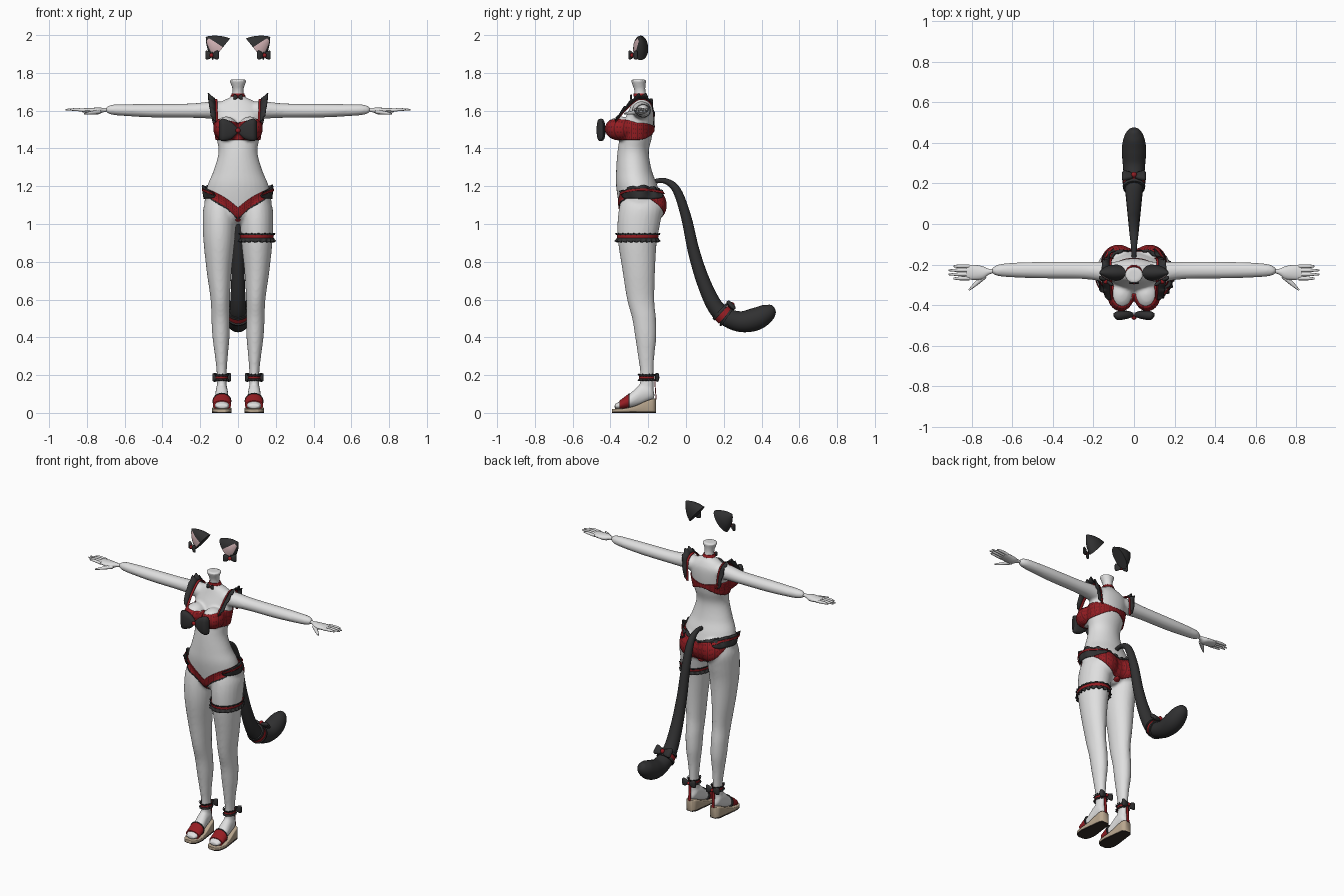
import bpy, bmesh
from math import sin, cos, pi, copysign, atan2, radians
from mathutils import Vector, Matrix
from mathutils.bvhtree import BVHTree
if "Cube" in bpy.data.objects:
    bpy.data.objects.remove(bpy.data.objects["Cube"])

def material(name, *rgb):
    m = bpy.data.materials.new(name)
    m.use_nodes = True
    m.diffuse_color = (*rgb, 1)
    m.node_tree.nodes["Principled BSDF"].inputs["Base Color"].default_value = (*rgb, 1)
    return m

skin = material("pale grey", .74, .74, .74)
red = material("red", .3, .012, .016)
maroon = material("maroon check", .14, .009, .012)
black = material("charcoal", .03, .03, .031)
pink = material("dusty pink", .62, .43, .44)
tan = material("cork tan", .48, .38, .27)
dark = material("sole brown", .035, .026, .022)

def finish(name, bm, *mats, thick=0):
    bmesh.ops.recalc_face_normals(bm, faces=bm.faces)
    me = bpy.data.meshes.new(name)
    bm.to_mesh(me)
    bm.free()
    for m in mats:
        me.materials.append(m)
    me.shade_smooth()
    me.set_sharp_from_angle(angle=radians(50))
    ob = bpy.data.objects.new(name, me)
    bpy.context.collection.objects.link(ob)
    if thick:
        ob.modifiers.new("thickness", "SOLIDIFY").thickness = thick
    return ob

def spline(pts, steps=5):
    out = []
    for i in range(len(pts) - 1):
        quad = [pts[max(i - 1, 0)], pts[i], pts[i + 1], pts[min(i + 2, len(pts) - 1)]]
        for t in (s / steps for s in range(steps)):
            out.append(tuple(b + t * ((c - a) + t * (2 * a - 5 * b + 4 * c - d + t * (3 * b - a - 3 * c + d))) / 2
                             for a, b, c, d in zip(*quad)))
    return out + [pts[-1]]

def skin_rows(bm, rows, closed=True, caps=True, check=False):
    rows = [[bm.verts.new(p) for p in r] for r in rows]
    n = len(rows[0])
    for k, (a, b) in enumerate(zip(rows, rows[1:])):
        for i in range(n if closed else n - 1):
            j = (i + 1) % n
            f = bm.faces.new((a[i], a[j], b[j], b[i]))
            f.material_index = int(check and (i % 6 == 0 or k % 3 == 1 and i % 2 == 0))
    if closed and caps:
        bm.faces.new(rows[0])
        bm.faces.new(rows[-1])

def loft(bm, rings, axis="z", side=1, power=1, n=24, mat=Matrix()):
    # each ring: position on the axis, centre pair, radius pair
    rows = []
    for p, a, b, ra, rb in spline(rings):
        row = []
        for k in range(n):
            c, s = cos(2 * pi * k / n), sin(2 * pi * k / n)
            u, v = a + ra * copysign(abs(c) ** power, c), b + rb * copysign(abs(s) ** power, s)
            q = {"x": (p, u, v), "y": (u, p, v), "z": (u, v, p)}[axis]
            row.append(mat @ Vector((q[0] * side, q[1], q[2])))
        rows.append(row)
    skin_rows(bm, rows)

def ball(bm, centre, size):
    bmesh.ops.create_uvsphere(bm, u_segments=20, v_segments=12, radius=1,
                              matrix=Matrix.Translation(centre) @ Matrix.Diagonal((*size, 1)))

# body: torso, legs, feet and arms fused into one skin
bm = bmesh.new()
loft(bm, [(1.0, 0, -.24, .03, .06), (1.04, 0, -.24, .12, .1), (1.1, 0, -.24, .175, .115), (1.2, 0, -.26, .163, .11),
          (1.28, 0, -.275, .13, .095), (1.38, 0, -.28, .103, .083), (1.46, 0, -.265, .115, .085),
          (1.54, 0, -.25, .125, .08), (1.61, 0, -.235, .125, .064), (1.65, 0, -.235, .085, .048),
          (1.675, 0, -.24, .036, .034), (1.71, 0, -.245, .029, .03), (1.745, 0, -.25, .04, .037),
          (1.765, 0, -.25, .048, .044)], n=32)
for s in (1, -1):
    loft(bm, [(1.14, .095, -.24, .07, .1), (1.08, .098, -.24, .086, .115), (1.0, .099, -.25, .088, .113),
              (.9, .1, -.257, .082, .102), (.75, .1, -.25, .066, .086), (.6, .094, -.24, .051, .072),
              (.5, .092, -.222, .049, .063), (.4, .09, -.213, .045, .056), (.3, .088, -.211, .034, .043),
              (.2, .086, -.207, .026, .035), (.1, .086, -.21, .028, .04)], side=s)
    loft(bm, [(-.168, .086, .09, .014, .016), (-.19, .086, .11, .03, .045), (-.24, .086, .098, .034, .055),
              (-.29, .085, .068, .038, .04), (-.34, .085, .043, .043, .025), (-.378, .083, .035, .032, .012)], "y", s)
    loft(bm, [(.06, -.235, 1.595, .05, .05), (.14, -.235, 1.603, .05, .046), (.25, -.228, 1.6, .043, .038),
              (.45, -.227, 1.6, .041, .036), (.6, -.227, 1.603, .036, .031), (.67, -.228, 1.605, .028, .026),
              (.7, -.23, 1.605, .012, .012)], "x", s)
    ball(bm, (.075 * s, -.185, 1.1), (.082, .08, .09))
    ball(bm, (.063 * s, -.345, 1.505), (.064, .08, .064))
body = finish("body", bm, skin)
rm = body.modifiers.new("fuse", "REMESH")
rm.mode, rm.voxel_size, rm.use_smooth_shade = "VOXEL", .008, True
sm = body.modifiers.new("soften", "SMOOTH")
sm.factor, sm.iterations = .5, 5
bpy.context.view_layer.update()
tree = BVHTree.FromObject(body, bpy.context.evaluated_depsgraph_get())

def wrap(name, mat, centre, lo, hi, off=(.005, .005), wave=0, freq=0, arc=(0, 360), count=7):
    # cloth lying on the body, angle 0 at the front; lo and hi give its edges by angle
    bm, rows, n = bmesh.new(), [], 144
    full = arc[1] - arc[0] == 360
    for f in (r / (count - 1) for r in range(count)):
        row = []
        for k in range(n if full else n + 1):
            a = radians(arc[0] + (arc[1] - arc[0]) * k / n)
            z = (lo(a) if callable(lo) else lo) * (1 - f) + (hi(a) if callable(hi) else hi) * f
            d, o = Vector((sin(a), -cos(a), 0)), Vector((*centre, z))
            hit = tree.ray_cast(o, d)[0]
            extra = off[0] * (1 - f) + off[1] * f
            swing = wave * sin(freq * a) * (extra - min(off)) / max(max(off) - min(off), .001)
            row.append(o + d * (((hit - o).length if hit else .05) + extra + swing) + Vector((0, 0, swing * .6)))
        rows.append(row)
    skin_rows(bm, rows, full, False, mat == red and count > 7)
    finish(name, bm, mat, maroon, thick=.004)

def bow(name, centre, size, face, height=.6, knot=.2):
    # two flared loops and a red knot, turned so the front points along face
    q = Vector(face).to_track_quat("-Y", "Z").to_matrix().to_4x4()
    m, bm = Matrix.Translation(centre) @ q @ Matrix.Scale(size, 4), bmesh.new()
    for s in (1, -1):
        loft(bm, [(.03, 0, 0, .1, .15), (.35, 0, 0, .2, height * .75), (.8, -.04, .03, .22, height),
                  (1, 0, .02, .08, height * .8)], "x", s, power=.7, n=16, mat=m)
    first = len(bm.faces)
    bmesh.ops.create_uvsphere(bm, u_segments=12, v_segments=8, radius=knot, matrix=m @ Matrix.Translation((0, -.12, 0)))
    for f in list(bm.faces)[first:]:
        f.material_index = 1
    finish(name, bm, black, red)

def ribbon(name, mat, pts, width, wave=0, freq=0):
    # strip along a path; width is the vector to its outer edge
    bm, path, rows = bmesh.new(), spline(pts, 10), []
    for i, p in enumerate(path):
        t = i / (len(path) - 1)
        w = Vector(width) * (max(sin(pi * t), .02) ** .25 if freq else 1)
        ripple = Vector((0, .4, 1)) * wave * sin(freq * t * 2 * pi)
        rows.append([Vector(p), Vector(p) + w * .5 + ripple * .4, Vector(p) + w + ripple])
    skin_rows(bm, rows, False)
    finish(name, bm, mat, thick=.005)

def tube(name, mat, pts):
    # round tube in the middle plane; points give y, z and radius
    bm, path, rows = bmesh.new(), spline(pts), []
    for i, (y, z, r) in enumerate(path):
        a, b = path[max(i - 1, 0)], path[min(i + 1, len(path) - 1)]
        normal = Vector((0, a[1] - b[1], b[0] - a[0])).normalized()
        rows.append([Vector((r * cos(k * pi / 12), y, z)) + normal * r * sin(k * pi / 12) for k in range(24)])
    skin_rows(bm, rows)
    finish(name, bm, mat)

# top, choker and centre bow
wrap("bra", red, (0, -.26), lambda a: 1.445 + .045 * max(-cos(a), 0) ** 2,
     lambda a: 1.535 + (.02 * abs(sin(2 * a)) if cos(a) > 0 else -.02 * cos(a) ** 2), (.008, .006), count=13)
bow("chest_bow", (0, -.447, 1.495), .1, (0, -1, 0), .6, .13)
wrap("choker", red, (0, -.245), 1.676, 1.692)
bow("choker_bow", (0, -.29, 1.672), .024, (0, -1, 0))

# briefs: low V in front, full at the back
def waist(a):
    s = abs(sin(a))
    return 1.085 + .105 * s if cos(a) > 0 else 1.145 + .045 * s

def leg_line(a):
    s = abs(sin(a))
    return 1.02 + .13 * s if cos(a) > 0 else 1.025 + .125 * s ** 3

hip = (0, -.24)
wrap("briefs", red, hip, leg_line, waist, count=13)
wrap("briefs_front_trim", black, hip, lambda a: leg_line(a) - .003, lambda a: leg_line(a) + .004, (.007, .007), arc=(-60, 60))
wrap("briefs_back_trim", black, hip, lambda a: waist(a) - .004, lambda a: waist(a) + .01, (.007, .012), .004, 18, (120, 240))
bm = bmesh.new()
ball(bm, (0, -.235, 1.025), (.035, .1, .022))
finish("briefs_gusset", bm, red)

# thigh garter on the left leg
wrap("garter", red, (.1, -.255), .922, .944)
wrap("garter_ruffle", black, (.1, -.255), .906, .926, (.015, .006), .006, 20)
wrap("garter_trim", black, (.1, -.255), .943, .95, (.006, .008), .003, 20)

for s, label in ((1, "left"), (-1, "right")):
    # shoulder strap with outer ruffle
    path = [(.104 * s, -.375, 1.54), (.108 * s, -.315, 1.61), (.11 * s, -.245, 1.662), (.11 * s, -.18, 1.63),
            (.1 * s, -.165, 1.51)]
    ribbon(label + "_strap", red, path, (.016 * s, 0, 0))
    ribbon(label + "_strap_ruffle", black, [(x + .011 * s, y, z + .004) for x, y, z in path], (.036 * s, 0, .022), .009, 7)

    # hip ruffle that fades at both ends, with a red upper edge
    arc = (50, 140) if s > 0 else (220, 310)
    fade = lambda a: max(1 - ((abs((a + pi) % (2 * pi) - pi) - radians(95)) / radians(45)) ** 2, 0)
    wrap(label + "_hip_ruffle", black, hip, lambda a: waist(a) - .012 - .045 * fade(a) ** .5,
         lambda a: waist(a) + .002 + .012 * fade(a), (.007, .024), .007, 16, arc)
    wrap(label + "_hip_band", red, hip, lambda a: waist(a) - .014, lambda a: waist(a) - .002, (.023, .026), arc=arc)

    # hand with four fingers and a thumb
    bm = bmesh.new()
    loft(bm, [(.68, -.23, 1.605, .008, .008), (.715, -.235, 1.603, .014, .012), (.745, -.24, 1.598, .032, .018),
              (.79, -.238, 1.6, .037, .014), (.825, -.238, 1.602, .034, .01)], "x", s, n=16)
    for i in range(4):
        y, tip = -.268 + i * .02, .917 - .012 * (i - 1.5) ** 2
        loft(bm, [(.81, y, 1.602, .009, .009), (.86, y, 1.606, .009, .008), (tip, y, 1.605, .004, .004)], "x", s, n=10)
    turn = Matrix.Translation((.735 * s, -.255, 1.594)) @ Matrix.Rotation(-s * radians(42), 4, "Z")
    loft(bm, [(0, 0, 0, .014, .012), (.06, 0, -.006, .01, .009), (.105, 0, -.01, .004, .004)], "x", s, n=10, mat=turn)
    finish(label + "_hand", bm, skin)

    # anklet
    ankle = (.086 * s, -.207)
    wrap(label + "_anklet", red, ankle, .18, .194, (.007, .007))
    wrap(label + "_anklet_lower_trim", black, ankle, .171, .181, (.013, .007), .004, 14)
    wrap(label + "_anklet_upper_trim", black, ankle, .193, .203, (.007, .013), .004, 14)
    bow(label + "_anklet_bow", (.086 * s, -.155, .187), .048, (0, 1, 0), .5)

    # wedge sandal
    ribbon(label + "_heel_strap", red, [(.078 * s, -.167, .18), (.078 * s, -.165, .13), (.078 * s, -.16, .07)], (.016 * s, 0, 0))
    for part, mat, low in (("wedge", tan, .004), ("outsole", dark, 0)):
        bm = bmesh.new()
        loft(bm, [(y, .086, (low + (h if low else .005)) / 2, w, ((h if low else .005) - low) / 2) for y, w, h in (
            (-.392, .02, .02), (-.375, .042, .022), (-.33, .052, .024), (-.27, .046, .038), (-.21, .038, .064),
            (-.175, .033, .075), (-.16, .018, .075))], "y", s, power=.25)
        finish(label + "_" + part, bm, mat)
    for part, mat, y0, y1, g in (("toe_strap", red, -.352, -.302, .004), ("toe_trim", black, -.304, -.299, .006)):
        bm = bmesh.new()
        loft(bm, [(y, .085, .045 + (y + .34) * .45, .044 + g, .025 + (y + .34) * .3 + g) for y in (y0, y1)], "y", s)
        finish(label + "_" + part, bm, mat)

    # ear: tapered shell leaning outward, pink on the front outer side
    frame = Matrix(((.63, 0, .78), (0, 1, 0), (-.78, 0, .63))).to_4x4()
    frame.translation = (.088, -.24, 1.925)
    bm = bmesh.new()
    loft(bm, [(0, 0, 0, .074, .04), (.04, 0, 0, .056, .036), (.075, 0, 0, .032, .022), (.103, 0, 0, .004, .004)], n=36)
    for f in bm.faces:
        c = f.calc_center_median()
        f.material_index = int(len(f.verts) == 4 and radians(-108) < atan2(c.y, c.x) < radians(-32) and c.z < .09)
    bmesh.ops.transform(bm, matrix=Matrix.Diagonal((s, 1, 1, 1)) @ frame, verts=bm.verts)
    finish(label + "_ear", bm, black, pink)
    bow(label + "_ear_bow", (.137 * s, -.28, 1.893), .04, (.5 * s, -.85, 0), .6, .3)

# tail with a bow
tube("tail", black, [(-.17, 1.225, .012), (-.11, 1.228, .015), (-.05, 1.18, .022), (0, 1.04, .027), (.04, .86, .031),
                     (.09, .7, .036), (.15, .57, .042), (.21, .51, .048), (.29, .483, .055), (.37, .497, .06),
                     (.43, .53, .048), (.46, .553, .025), (.467, .558, .004)])
tube("tail_band", red, [(.188, .53, .05), (.208, .512, .053)])
tube("tail_band_upper_trim", black, [(.176, .541, .053), (.187, .531, .056)])
tube("tail_band_lower_trim", black, [(.209, .512, .058), (.219, .505, .057)])
bow("tail_bow", (0, .238, .567), .06, (0, .7, .7), .5, .24)
